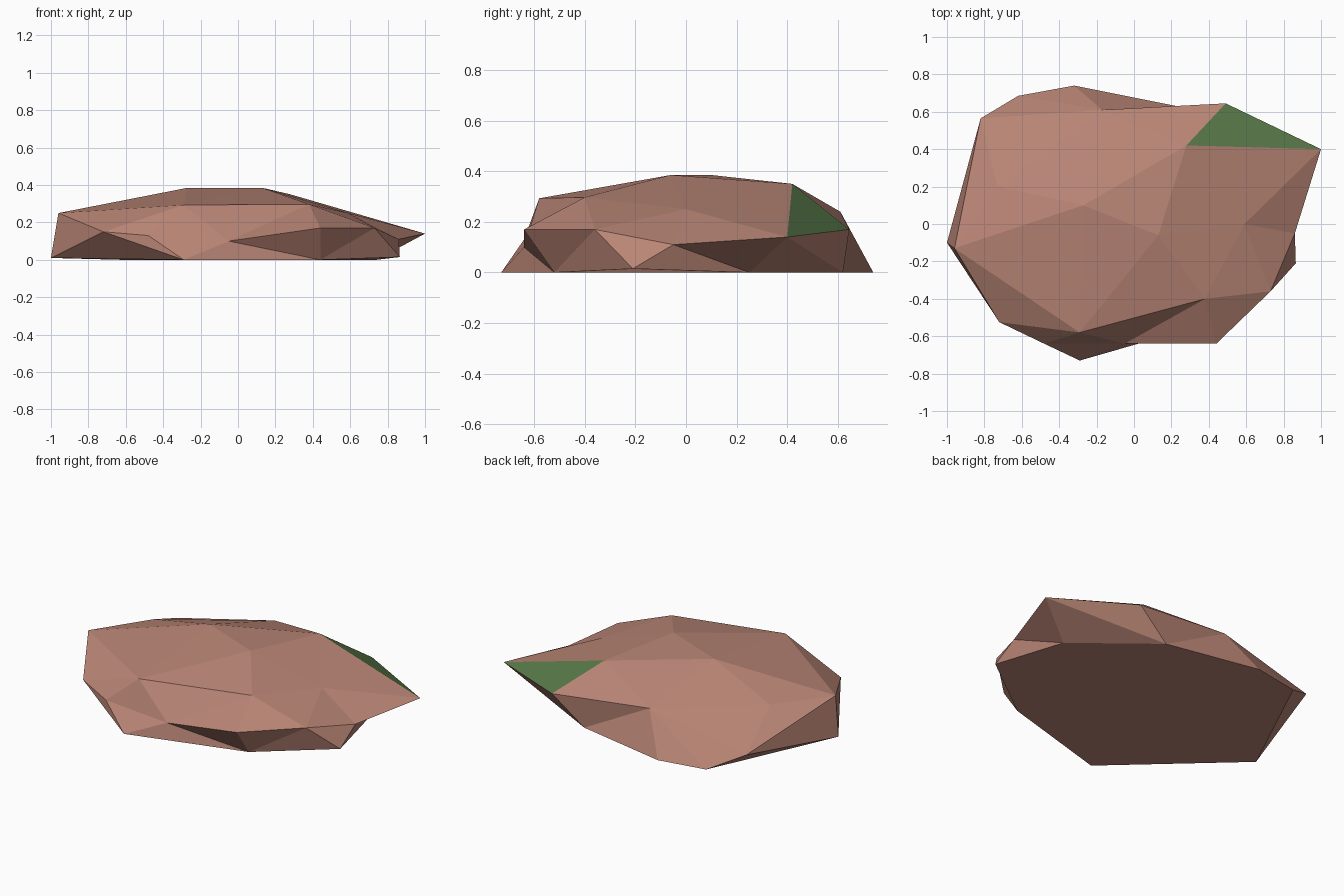
import bpy
import bmesh

default_cube = bpy.data.objects.get("Cube")
if default_cube:
    bpy.data.objects.remove(default_cube, do_unlink=True)


def make_material(name, colour):
    material = bpy.data.materials.new(name)
    material.use_nodes = True
    material.diffuse_color = colour
    material.node_tree.nodes["Principled BSDF"].inputs["Base Color"].default_value = colour
    return material


def add_ring(mesh, points):
    return [mesh.verts.new(point) for point in points]


def bridge(mesh, lower, upper, steps):
    """Join two rings with triangles; each step advances the lower (L) or upper (U) ring."""
    i = j = 0
    for step in steps:
        low, high = lower[i % len(lower)], upper[j % len(upper)]
        if step == "L":
            i += 1
            corner = lower[i % len(lower)]
        else:
            j += 1
            corner = upper[j % len(upper)]
        # Rings may share a corner, which leaves no triangle there
        if len({low, high, corner}) == 3:
            mesh.faces.new((low, corner, high))


rock_mesh = bmesh.new()

# Flat footprint, anticlockwise from the left side
base = add_ring(rock_mesh, [
    (.74, .25, 0), (.28, .62, 0), (-.32, .74, 0), (-.62, .685, 0),
    (-1, -.1, .01), (-.29, -.73, 0), (.44, -.52, 0), (.865, -.21, .015)])

# Shoulder corners around the top
crown = add_ring(rock_mesh, [
    (.59, 0, .25), (.28, .42, .35), (-.17, .61, .24), (-.73, .2, .255),
    (-.96, -.13, .25), (-.29, -.58, .293), (.38, -.4, .297)])

# Jagged waist, running up to the crown at two corners
left_waist = add_ring(rock_mesh, [(1, .4, .14), (.49, .645, .17)])
back_waist = add_ring(rock_mesh, [(-.82, .565, .1)])
front_waist = add_ring(rock_mesh, [
    (-.72, -.525, .15), (-.48, -.64, .13), (-.05, -.64, .1),
    (.44, -.64, .17), (.73, -.36, .17), (.86, -.05, .11)])
waist = left_waist + [crown[2]] + back_waist + [crown[4]] + front_waist

# Short summit ridge
ridge = add_ring(rock_mesh, [(.13, -.06, .385), (-.27, .1, .385)])

bridge(rock_mesh, base, waist, "LUULLULUULUULUULULU")
bridge(rock_mesh, waist, crown, "ULLULULULULLULLULL")
bridge(rock_mesh, crown, ridge, "LULLLLULL")
rock_mesh.faces.new(base[::-1])
bmesh.ops.recalc_face_normals(rock_mesh, faces=rock_mesh.faces[:])

# Moss grows on the upward facet at the back left
for face in rock_mesh.faces:
    centre = face.calc_center_median()
    face.material_index = int(centre.x + centre.y > 1 and face.normal.z > .1)
    face.smooth = False

data = bpy.data.meshes.new("rock")
rock_mesh.to_mesh(data)
rock_mesh.free()
data.materials.append(make_material("reddish stone", (.485, .235, .18, 1)))
data.materials.append(make_material("moss green", (.095, .188, .065, 1)))
rock = bpy.data.objects.new("rock", data)
bpy.context.collection.objects.link(rock)
